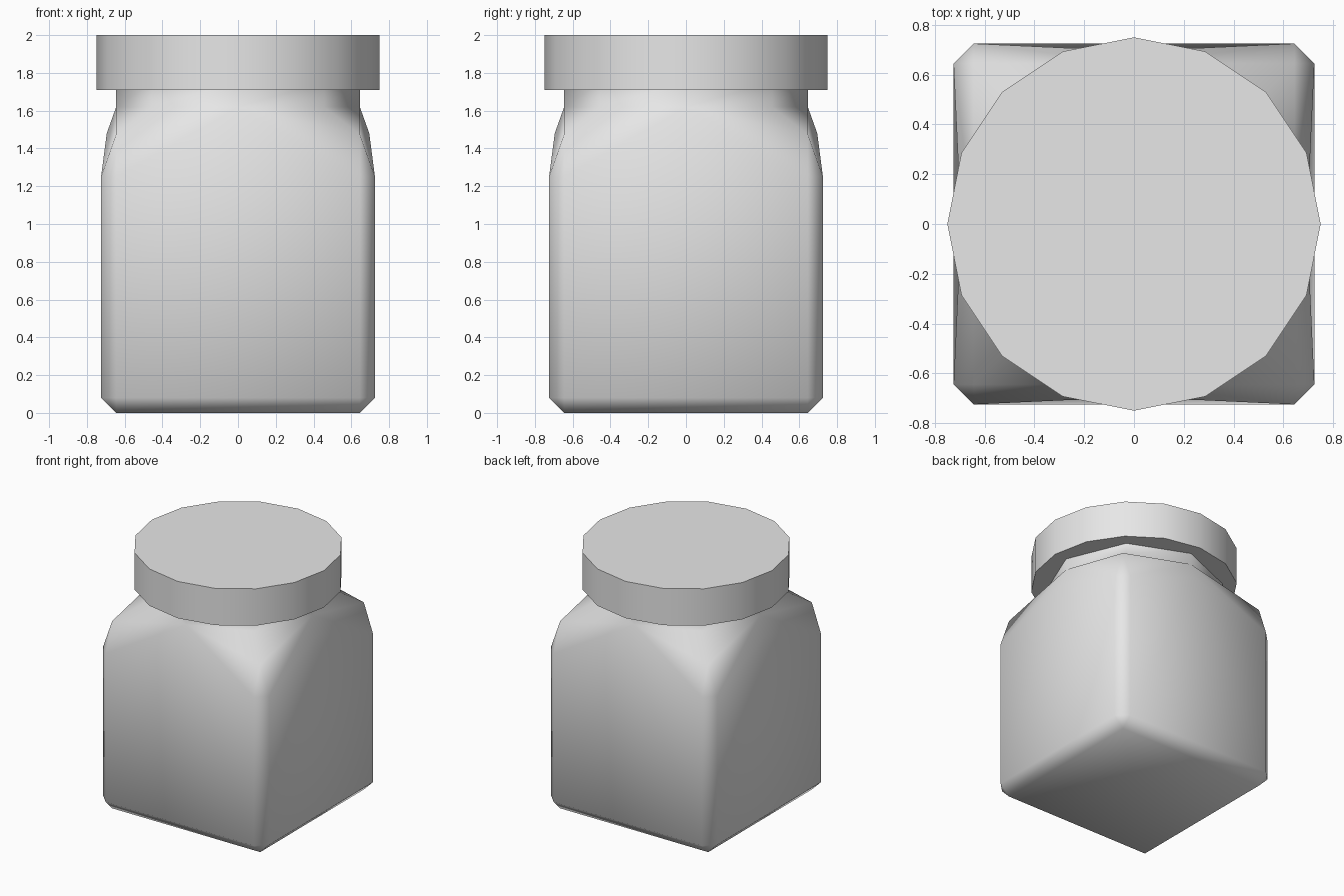
import bpy, bmesh
from mathutils import Matrix, Vector
from math import pi

cube = bpy.data.objects.get("Cube")
if cube:
    bpy.data.objects.remove(cube, do_unlink=True)

# One plain grey for the jar and its lid
grey = bpy.data.materials.new("light_grey")
grey.use_nodes = True
colour = (0.8, 0.8, 0.8, 1)
grey.diffuse_color = colour
grey.node_tree.nodes["Principled BSDF"].inputs["Base Color"].default_value = colour


def add_object(name, bm):
    bmesh.ops.remove_doubles(bm, verts=bm.verts, dist=0.0005)
    bmesh.ops.recalc_face_normals(bm, faces=bm.faces)
    mesh = bpy.data.meshes.new(name)
    bm.to_mesh(mesh)
    bm.free()
    mesh.materials.append(grey)
    obj = bpy.data.objects.new(name, mesh)
    bpy.context.collection.objects.link(obj)
    bpy.ops.object.select_all(action='DESELECT')
    obj.select_set(True)
    bpy.context.view_layer.objects.active = obj
    return obj


# Jar body: one side and one corner, repeated four times around the axis
half, inner, diag = 0.725, 0.645, 0.456
low, shoulder, neck, rim = 0.08, 1.25, 1.62, 1.75
p = {
    "base_r": (half, -inner, low), "base_l": (half, inner, low),
    "base_next": (inner, half, low),
    "top_r": (half, -inner, shoulder), "top_l": (half, inner, shoulder),
    "top_next": (inner, half, shoulder),
    "peak": (0.695, 0, 1.48),
    "corner_r": (inner, -inner, 1.475), "corner_l": (inner, inner, 1.475),
    "foot_r": (inner, -inner, 0), "foot_l": (inner, inner, 0),
    "centre": (0, 0, 0),
    "neck": (inner, 0, neck), "neck_diag": (diag, diag, neck),
    "neck_next": (0, inner, neck),
    "rim": (inner, 0, rim), "rim_diag": (diag, diag, rim),
    "rim_next": (0, inner, rim),
}
faces = [
    # side panel
    "base_r base_l peak", "base_r peak top_r", "base_l top_l peak",
    # bevelled upright edge and its ends
    "base_l base_next top_next top_l", "top_l top_next corner_l",
    "base_l foot_l base_next",
    # bottom
    "base_r foot_r foot_l base_l", "foot_r centre foot_l",
    # shoulder
    "top_l corner_l neck peak", "top_r peak neck corner_r",
    "corner_l neck_diag neck", "corner_l neck_next neck_diag",
    # eight-sided neck
    "neck neck_diag rim_diag rim", "neck_diag neck_next rim_next rim_diag",
]
bm = bmesh.new()
for k in range(4):
    turn = Matrix.Rotation(k * pi / 2, 3, 'Z')
    for face in faces:
        bm.faces.new([bm.verts.new(turn @ Vector(p[n])) for n in face.split()])
add_object("jar_body", bm)
bpy.ops.object.shade_smooth()

# Lid: sixteen-sided disc
bm = bmesh.new()
bmesh.ops.create_cone(bm, cap_ends=True, segments=16, radius1=0.75, radius2=0.75,
                      depth=0.29, matrix=Matrix.Translation((0, 0, 1.855)))
add_object("lid", bm)
bpy.ops.object.shade_smooth_by_angle()
